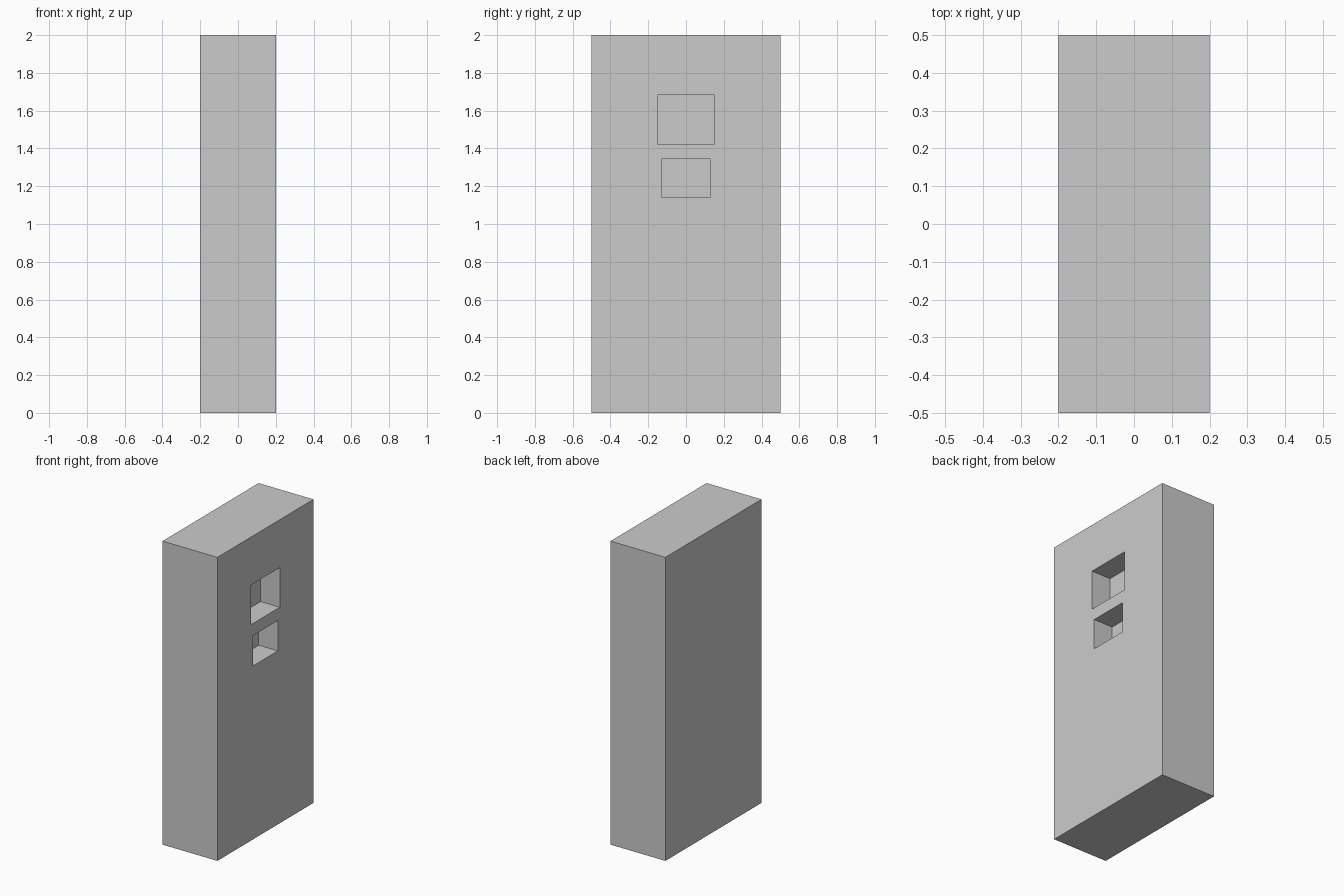
import bpy

if "Cube" in bpy.data.objects:
    bpy.data.objects.remove(bpy.data.objects["Cube"])

W, D, H = 0.4, 1.0, 2.0
POCKET_DEPTH = 0.14


def box(name, lo, hi):
    """Axis-aligned box between two opposite corners."""
    bpy.ops.mesh.primitive_cube_add(size=1, location=[(a + b) / 2 for a, b in zip(lo, hi)])
    ob = bpy.context.object
    ob.name = name
    ob.scale = [b - a for a, b in zip(lo, hi)]
    bpy.ops.object.transform_apply(location=False, rotation=False, scale=True)
    return ob


# Upright slab
slab = box("slab", (-W / 2, -D / 2, 0), (W / 2, D / 2, H))

# Two rectangular recesses in the right face: half width, bottom, top
for name, half, z0, z1 in (("upper_recess", 0.15, 1.423, 1.684),
                           ("lower_recess", 0.13, 1.143, 1.343)):
    cutter = box(name + "_cutter", (W / 2 - POCKET_DEPTH, -half, z0), (W / 2 + 0.1, half, z1))
    mod = slab.modifiers.new(name, 'BOOLEAN')
    mod.operation = 'DIFFERENCE'
    mod.solver = 'EXACT'
    mod.object = cutter
    bpy.context.view_layer.objects.active = slab
    bpy.ops.object.modifier_apply(modifier=name)
    bpy.data.objects.remove(cutter, do_unlink=True)
